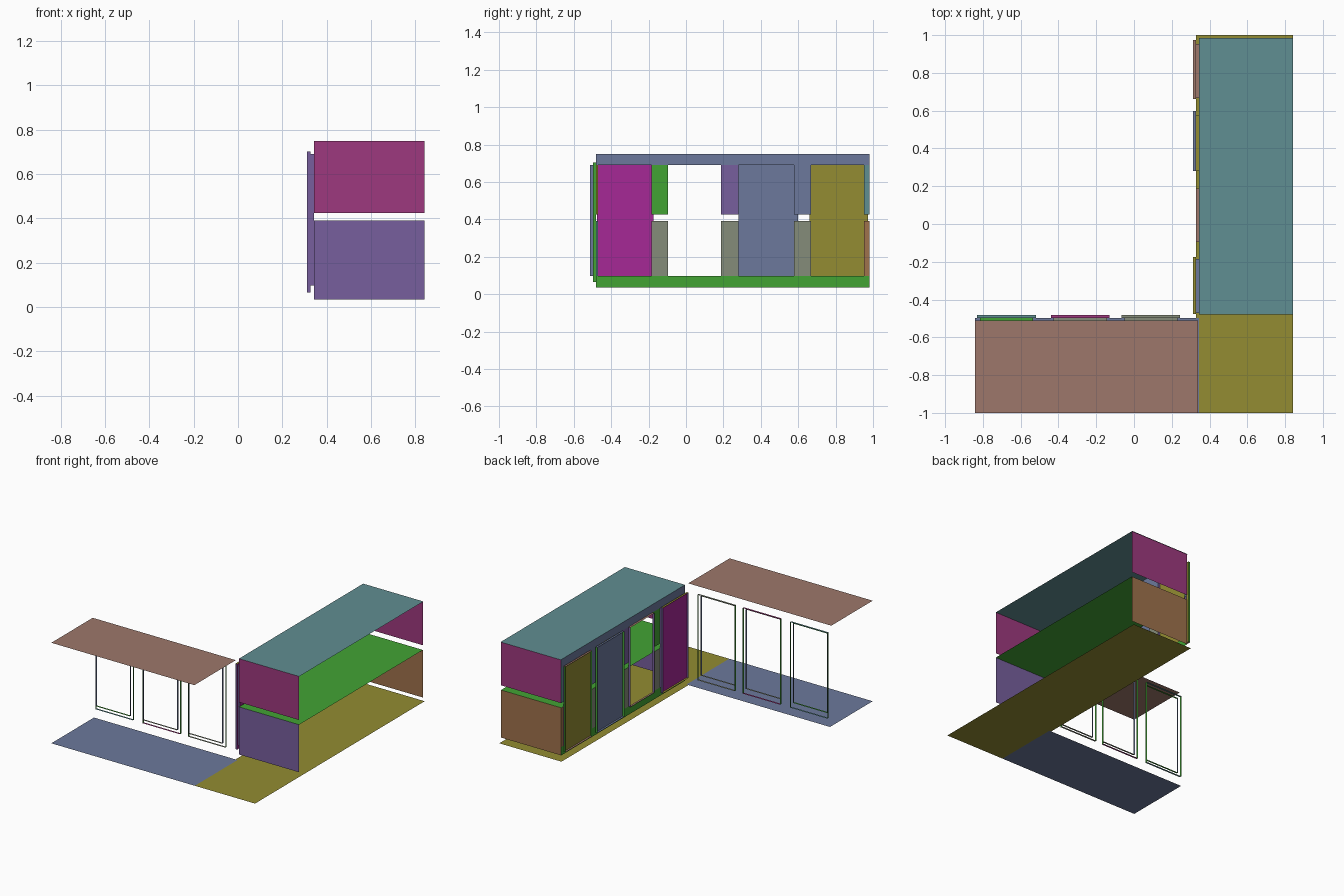
import bpy

cube = bpy.data.objects.get("Cube")
if cube:
    bpy.data.objects.remove(cube, do_unlink=True)


# Materials
def linear(c):
    c /= 255
    return c / 12.92 if c <= 0.04045 else ((c + 0.055) / 1.055) ** 2.4


def material(name, rgb):
    m = bpy.data.materials.new(name)
    col = tuple(linear(c) for c in rgb) + (1.0,)
    m.diffuse_color = col
    m.use_nodes = True
    node = next(n for n in m.node_tree.nodes if n.type == 'BSDF_PRINCIPLED')
    node.inputs["Base Color"].default_value = col
    return m


MATS = {n: material(n, c) for n, c in {
    "teal": (96, 142, 146), "olive": (147, 140, 50), "brown": (157, 119, 107),
    "slate blue": (108, 121, 156), "green": (66, 163, 52), "rose": (158, 57, 126),
    "purple": (119, 95, 157), "orange brown": (159, 114, 76),
    "grey": (133, 140, 122), "magenta": (166, 40, 150)}.items()}


# Flat rectangles, each perpendicular to one axis
def corners(axis, level, a, b):
    i = "xyz".index(axis)
    pts = []
    for u, v in ((a[0], b[0]), (a[1], b[0]), (a[1], b[1]), (a[0], b[1])):
        p = [u, v]
        p.insert(i, level)
        pts.append(tuple(p))
    return pts


def sheet(name, rects):
    """rects: list of (axis, level, range, range, colour)"""
    verts, faces, colours = [], [], []
    for axis, level, a, b, colour in rects:
        faces.append(range(len(verts), len(verts) + 4))
        verts += corners(axis, level, a, b)
        colours.append(colour)
    mesh = bpy.data.meshes.new(name)
    mesh.from_pydata(verts, [], [tuple(f) for f in faces])
    slots = list(dict.fromkeys(colours))
    for c in slots:
        mesh.materials.append(MATS[c])
    for poly, c in zip(mesh.polygons, colours):
        poly.material_index = slots.index(c)
    mesh.update()
    ob = bpy.data.objects.new(name, mesh)
    bpy.context.collection.objects.link(ob)
    return ob


def rim(name, along, span, depth, height, head, jamb):
    """Four thin strips around an opening that runs along x or y."""
    rects = []
    for z in height:
        a, b = (span, depth) if along == "x" else (depth, span)
        rects.append(("z", z, a, b, head))
    for s in span:
        rects.append((along, s, depth, height, jamb))
    sheet(name, rects)


# Key sizes
X0, X1 = 0.344, 0.841          # long wing
Y0, Y1 = -0.48, 0.98
WALL, LEAF = 0.328, 0.312      # outer wall line, outer door line
OPEN_Z, DOOR_Z = (0.097, 0.69), (0.065, 0.703)
LOW_Z, HIGH_Z, TOP = (0.035, 0.39), (0.425, 0.75), 0.75

# Floors and roofs
sheet("long_wing_floor", [("z", 0, (X0, X1), (-1, 1), "olive"),
                          ("z", 0, (WALL, X0), (-0.497, 1), "olive")])
sheet("side_wing_floor", [("z", 0, (-0.841, X0), (-1, -0.497), "slate blue")])
sheet("side_wing_roof", [("z", TOP, (-0.841, 0.34), (-1, -0.512), "brown")])
sheet("long_wing_roof", [("z", TOP, (X0, X1), (Y0, Y1 + 0.005), "teal")])
sheet("middle_ceiling", [("z", LOW_Z[1], (X0, X1), (Y0, Y1), "green")])

# End walls, split by the gap between storeys
for name, y, low in (("front", Y0, "purple"), ("back", Y1, "orange brown")):
    sheet(name + "_upper_wall", [("y", y, (X0, X1), HIGH_Z, "rose")])
    sheet(name + "_lower_wall", [("y", y, (X0, X1), LOW_Z, low)])

# Courtyard wall: bands above and below the openings, piers between
openings = [(-0.47, -0.185), (-0.096, 0.187), (0.282, 0.577), (0.668, 0.953)]
edges = [Y0] + [y for o in openings for y in o] + [Y1]
piers = list(zip(edges[0::2], edges[1::2]))
upper = ["olive", "green", "purple", "slate blue", "teal"]
lower = ["teal", "grey", "grey", "grey", "orange brown"]
wall = [("x", X0, (Y0, Y1), (OPEN_Z[1], TOP), "slate blue"),
        ("x", X0, (Y0, Y1), (LOW_Z[0], OPEN_Z[0]), "green")]
for span, hi, lo in zip(piers, upper, lower):
    wall.append(("x", X0, span, (HIGH_Z[0], OPEN_Z[1]), hi))
    wall.append(("x", X0, span, (OPEN_Z[0], LOW_Z[1]), lo))
sheet("courtyard_wall", wall)

# Reveals of the long wing openings
for i, (span, head) in enumerate(zip(openings, ("slate blue", "brown", "olive", "brown"))):
    rim(f"long_wing_reveal_{i + 1}", "y", span, (WALL, X0), OPEN_Z, head, "purple")

# Door leaves of the long wing, with shallow edges
doors = [((-0.476, -0.174), "magenta", "olive"),
         ((0.28, 0.598), "slate blue", "slate blue"),
         ((0.661, 0.974), "olive", "brown")]
for i, (span, face, head) in enumerate(doors):
    sheet(f"long_wing_door_{i + 1}", [("x", WALL - 0.001, span, DOOR_Z, face)])
    rim(f"long_wing_door_edge_{i + 1}", "y", span, (LEAF, WALL - 0.001), DOOR_Z, head,
        "purple" if i == 0 else "green")

# Open door frames of the side wing
frames = [((-0.83, -0.52), "teal", "green"),
          ((-0.44, -0.13), "rose", "grey"),
          ((-0.065, 0.243), "grey", "grey")]
for i, (span, outer, inner) in enumerate(frames):
    rim(f"side_wing_door_edge_{i + 1}", "x", span, (-0.497, -0.481), DOOR_Z, outer, "green")
    gap = (span[0] + 0.014, span[1] - 0.014)
    rim(f"side_wing_reveal_{i + 1}", "x", gap, (-0.513, -0.498), OPEN_Z, inner, "slate blue")
